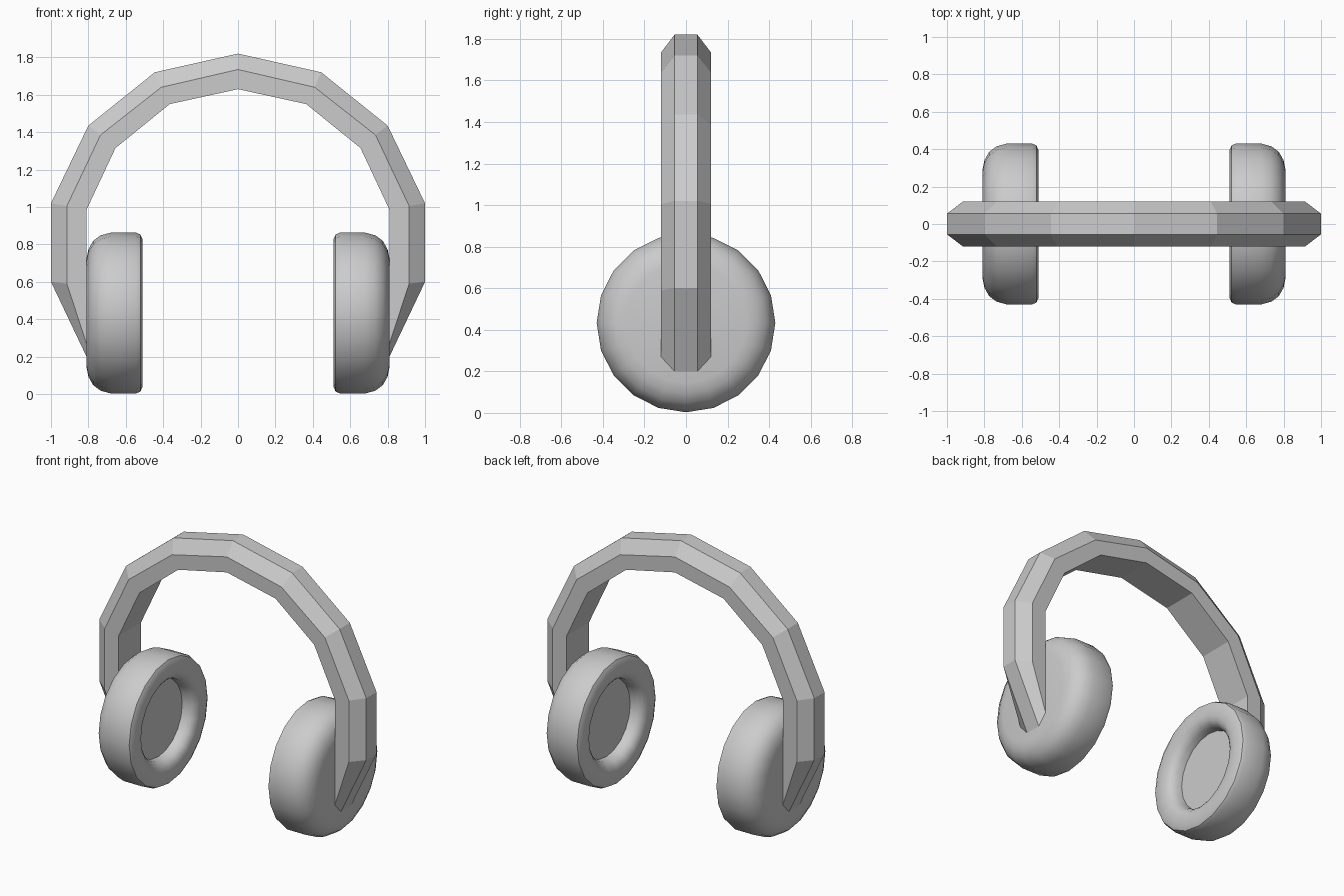
import bpy, bmesh, math

if "Cube" in bpy.data.objects:
    bpy.data.objects.remove(bpy.data.objects["Cube"])


def finish(bm, name, smooth):
    bmesh.ops.recalc_face_normals(bm, faces=bm.faces)
    mesh = bpy.data.meshes.new(name)
    bm.to_mesh(mesh)
    bm.free()
    obj = bpy.data.objects.new(name, mesh)
    bpy.context.collection.objects.link(obj)
    if smooth:
        bpy.ops.object.select_all(action='DESELECT')
        bpy.context.view_layer.objects.active = obj
        obj.select_set(True)
        bpy.ops.object.shade_smooth_by_angle(angle=math.radians(40))
    return obj


# Headband: outer, middle and inner (x, z) paths from right tip to crown
half = [
    ((0.81, 0.20), (0.81, 0.27), (0.81, 0.36)),
    ((1.00, 0.60), (0.915, 0.59), (0.81, 0.58)),
    ((1.00, 1.02), (0.915, 1.005), (0.81, 0.985)),
    ((0.80, 1.435), (0.735, 1.385), (0.655, 1.315)),
    ((0.445, 1.72), (0.41, 1.64), (0.365, 1.55)),
    ((0.00, 1.82), (0.00, 1.735), (0.00, 1.63)),
]
stations = half + [tuple((-x, z) for x, z in s) for s in half[-2::-1]]
bm = bmesh.new()
rings = []
for o, m, i in stations:
    section = [(o, -0.055), (o, 0.055), (m, 0.12), (i, 0.12), (i, -0.12), (m, -0.12)]
    rings.append([bm.verts.new((p[0], y, p[1])) for p, y in section])
for a, b in zip(rings, rings[1:]):
    for k in range(6):
        j = (k + 1) % 6
        bm.faces.new((a[k], a[j], b[j], b[k]))
bm.faces.new(rings[0])
bm.faces.new(rings[-1])
finish(bm, "headband", False)

# Ear cups: (x, radius) profile turned about the x axis
R, CZ, SIDES = 0.43, 0.433, 20
profile = [(0.81, 0.0), (0.81, 0.29), (0.80, 0.34), (0.775, 0.385), (0.735, 0.415),
           (0.68, R), (0.545, R), (0.522, 0.42), (0.51, 0.395), (0.51, 0.33),
           (0.518, 0.30), (0.535, 0.28), (0.56, 0.265), (0.60, 0.26), (0.60, 0.0)]
for side, label in ((1, "right"), (-1, "left")):
    bm = bmesh.new()
    verts = [bm.verts.new((side * x, 0, CZ - r)) for x, r in profile]
    edges = [bm.edges.new(pair) for pair in zip(verts, verts[1:])]
    bmesh.ops.spin(bm, geom=verts + edges, cent=(0, 0, CZ), axis=(1, 0, 0),
                   angle=math.tau, steps=SIDES, use_merge=True)
    bmesh.ops.remove_doubles(bm, verts=bm.verts, dist=0.0005)
    finish(bm, label + "_ear_cup", True)
